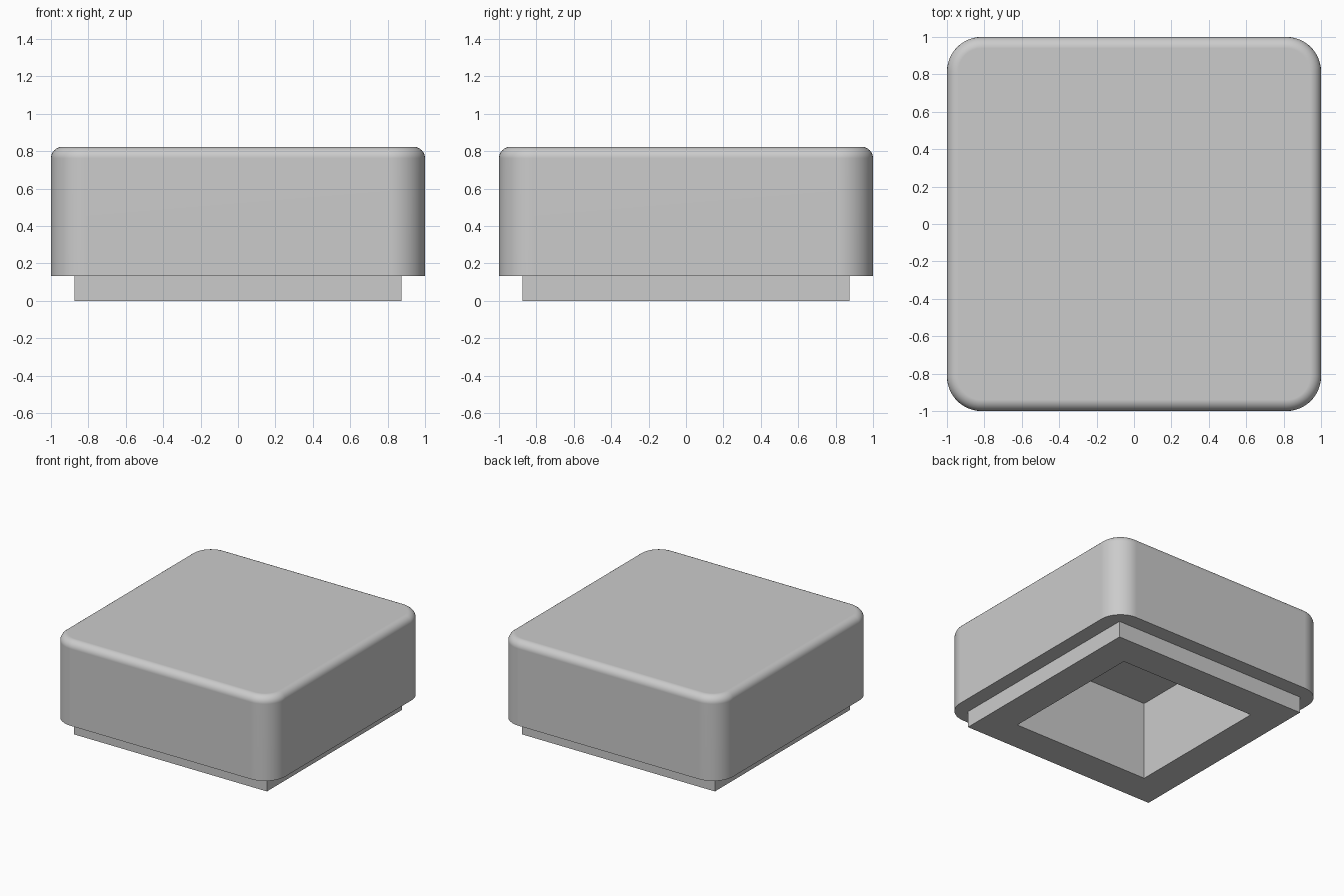
import bpy
import bmesh
import math

cube = bpy.data.objects.get("Cube")
if cube:
    bpy.data.objects.remove(cube, do_unlink=True)

FOOT_HEIGHT, TOP = 0.133, 0.823
FOOT_HALF, CAVITY_HALF, CAVITY_TOP = 0.875, 0.615, 0.64

grey = bpy.data.materials.new("light grey")
grey.use_nodes = True
grey.diffuse_color = (0.6, 0.6, 0.6, 1)
grey.node_tree.nodes["Principled BSDF"].inputs["Base Color"].default_value = (0.6, 0.6, 0.6, 1)


def block(name, half, low, high, corner=0, rim=0):
    """Square block with optional rounded upright corners and top rim."""
    bm = bmesh.new()
    bmesh.ops.create_cube(bm, size=2)
    for v in bm.verts:
        v.co = (v.co.x * half, v.co.y * half, high if v.co.z > 0 else low)
    if corner:
        upright = [e for e in bm.edges if abs(e.verts[0].co.z - e.verts[1].co.z) > 0.1]
        bmesh.ops.bevel(bm, geom=upright, offset=corner, segments=12,
                        profile=0.5, affect='EDGES')
    if rim:
        top = [e for e in bm.edges if all(abs(v.co.z - high) < 1e-4 for v in e.verts)]
        bmesh.ops.bevel(bm, geom=top, offset=rim, segments=6,
                        profile=0.5, affect='EDGES')
    bmesh.ops.recalc_face_normals(bm, faces=bm.faces)
    mesh = bpy.data.meshes.new(name)
    bm.to_mesh(mesh)
    bm.free()
    mesh.materials.append(grey)
    obj = bpy.data.objects.new(name, mesh)
    bpy.context.collection.objects.link(obj)
    return obj


def combine(target, tool, operation):
    """Apply a boolean and discard the tool."""
    mod = target.modifiers.new("boolean", 'BOOLEAN')
    mod.operation, mod.solver, mod.object = operation, 'EXACT', tool
    bpy.context.view_layer.objects.active = target
    bpy.ops.object.modifier_apply(modifier=mod.name)
    bpy.data.objects.remove(tool, do_unlink=True)


# Rounded cap with a square foot below and a hollow underside
cap = block("cap", 1, FOOT_HEIGHT, TOP, corner=0.185, rim=0.06)
combine(cap, block("foot", FOOT_HALF, 0, 0.3), 'UNION')
combine(cap, block("cavity", CAVITY_HALF, -0.1, CAVITY_TOP), 'DIFFERENCE')

# Smooth fillets, crisp edges and flat large faces
bpy.ops.object.select_all(action='DESELECT')
cap.select_set(True)
bpy.context.view_layer.objects.active = cap
bpy.ops.object.shade_smooth_by_angle(angle=math.radians(30))
cap.modifiers.new("even shading", 'WEIGHTED_NORMAL').keep_sharp = True
